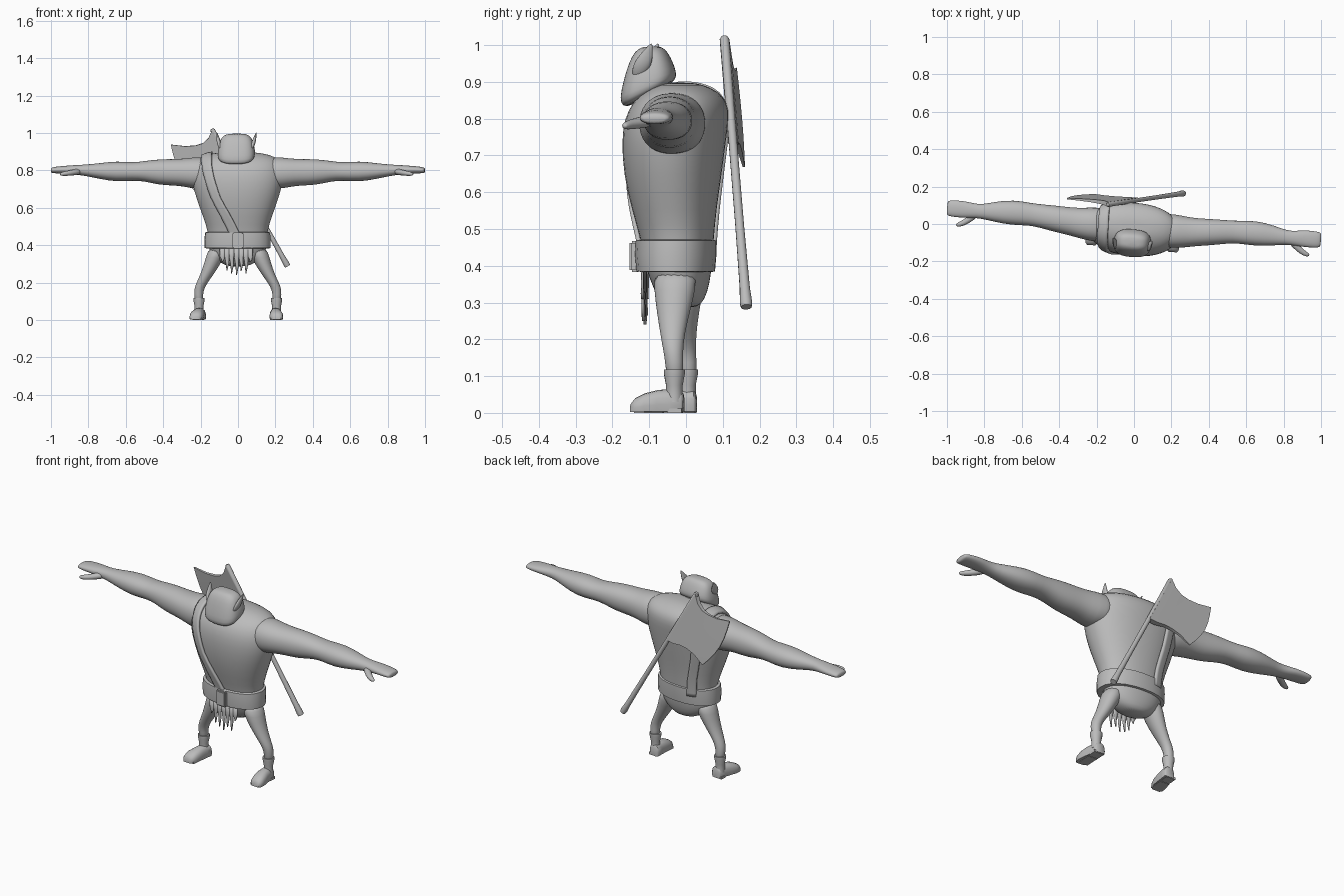
import bpy, bmesh, math
from mathutils import Vector, Matrix

if "Cube" in bpy.data.objects:
    bpy.data.objects.remove(bpy.data.objects["Cube"])

TURN = Matrix.Rotation(math.radians(-4.9), 4, 'Z')   # whole figure is turned slightly
grey = bpy.data.materials.new("plain grey")
grey.diffuse_color = (0.5, 0.5, 0.5, 1)
grey.use_nodes = True
grey.node_tree.nodes["Principled BSDF"].inputs["Base Color"].default_value = grey.diffuse_color
X, Y, Z = Vector((1, 0, 0)), Vector((0, 1, 0)), Vector((0, 0, 1))


def ring(c, u, v, n=24, p=2.0):
    """Superellipse of n points around c spanned by half-axes u and v."""
    pts = []
    for i in range(n):
        t = 2 * math.pi * i / n
        a, b = math.cos(t), math.sin(t)
        a = math.copysign(abs(a) ** (2 / p), a)
        b = math.copysign(abs(b) ** (2 / p), b)
        pts.append(Vector(c) + u * a + v * b)
    return pts


def make(name, bm, mirror=False, subsurf=0, turn=True, angle=None):
    bmesh.ops.recalc_face_normals(bm, faces=bm.faces)
    me = bpy.data.meshes.new(name)
    bm.to_mesh(me)
    bm.free()
    me.materials.append(grey)
    ob = bpy.data.objects.new(name, me)
    bpy.context.collection.objects.link(ob)
    if turn:
        ob.matrix_world = TURN
    for f in me.polygons:
        f.use_smooth = True
    if angle:
        bpy.ops.object.select_all(action='DESELECT')
        ob.select_set(True)
        bpy.context.view_layer.objects.active = ob
        bpy.ops.object.shade_smooth_by_angle(angle=math.radians(angle))
    if mirror:
        m = ob.modifiers.new("mirror", 'MIRROR')
        m.use_mirror_merge = False
    if subsurf:
        s = ob.modifiers.new("smooth", 'SUBSURF')
        s.levels = s.render_levels = subsurf
    return ob


def loft(name, rings, **kw):
    bm = bmesh.new()
    rows = [[bm.verts.new(p) for p in r] for r in rings]
    n = len(rows[0])
    for a, b in zip(rows, rows[1:]):
        for i in range(n):
            j = (i + 1) % n
            bm.faces.new((a[i], a[j], b[j], b[i]))
    bm.faces.new(rows[0])
    bm.faces.new(rows[-1])
    return make(name, bm, **kw)


def level(z, w, f, b, n=24, p=2.2):
    """Horizontal section: height, half width, front y, back y."""
    return ring((0, (f + b) / 2, z), X * w, Y * ((b - f) / 2), n, p)


# Torso and pelvis
torso = loft("torso", [level(*s) for s in (
    (.285, .04, -.04, .03), (.305, .10, -.075, .05), (.35, .145, -.092, .064),
    (.40, .16, -.112, .07), (.47, .158, -.122, .075), (.55, .185, -.147, .082),
    (.65, .222, -.17, .097), (.74, .248, -.175, .108), (.80, .248, -.167, .117),
    (.845, .235, -.145, .113), (.875, .20, -.11, .085), (.893, .13, -.07, .045),
    (.898, .06, -.04, .01))], subsurf=1)

# Arms with mitten-like hands: x, y, z, half depth, half height
arm = ((.12, -.02, .79, .09, .07), (.21, -.02, .785, .093, .09), (.28, -.02, .788, .083, .076),
       (.34, -.015, .79, .075, .071), (.42, -.008, .791, .071, .07), (.50, 0, .796, .063, .055),
       (.56, .005, .794, .06, .048), (.65, .006, .794, .069, .057), (.75, .002, .797, .054, .041),
       (.82, -.003, .801, .037, .03), (.87, -.002, .803, .04, .026), (.91, 0, .804, .045, .022),
       (.965, 0, .803, .045, .019), (.995, 0, .801, .041, .016), (1.004, 0, .80, .034, .011))
loft("arms", [ring((x, y, z), Y * a, Z * b, 20, 2.2) for x, y, z, a, b in arm],
     mirror=True, subsurf=1)
thumb = ((.84, -.015, .796, .02), (.875, -.045, .79, .019), (.905, -.07, .785, .016),
         (.935, -.085, .781, .013), (.948, -.088, .78, .006))
loft("thumbs", [ring((x, y, z), Vector((.5, .86, 0)) * r, Z * r * .9, 10) for x, y, z, r in thumb],
     mirror=True, subsurf=1)

# Head as slanted sections: front y/z, back y/z, half width
head = ((-.155, .832, -.05, .893, .07), (-.172, .833, -.034, .902, .095),
        (-.181, .852, -.027, .915, .102), (-.169, .905, -.029, .935, .098),
        (-.154, .955, -.044, .97, .088), (-.138, .983, -.058, .99, .07),
        (-.12, .996, -.075, .998, .04))
rings = []
for fy, fz, by, bz, w in head:
    f, b = Vector((0, fy, fz)), Vector((0, by, bz))
    rings.append(ring((f + b) / 2, X * w, (b - f) / 2, 24, 2.8))
loft("head", rings, subsurf=1)
loft("neck", [level(.84, .08, -.13, -.02), level(.92, .07, -.125, -.045)])

# Pointed ears
ear = ((.078, -.128, .905, .006, .01), (.09, -.116, .935, .012, .026), (.096, -.106, .96, .011, .025),
       (.101, -.095, .985, .006, .013), (.107, -.085, 1.005, .002, .003))
loft("ears", [ring((x, y, z), X * a, Y * b, 10) for x, y, z, a, b in ear], mirror=True, subsurf=1)

# Belt, buckle
loft("belt", [level(*s) for s in ((.383, .165, -.12, .07), (.385, .177, -.134, .078),
     (.43, .178, -.138, .082), (.468, .174, -.136, .082), (.472, .16, -.12, .07))], angle=40)
bm = bmesh.new()
bmesh.ops.create_cube(bm, size=1, matrix=Matrix.Translation((.012, -.138, .425))
                      @ Matrix.Diagonal((.058, .026, .085, 1)))
bmesh.ops.bevel(bm, geom=bm.edges[:], offset=.006, segments=2, affect='EDGES')
make("buckle", bm, angle=40)

# Ragged fringe below the belt
for x, tip in ((-.075, .31), (-.05, .265), (-.025, .25), (.002, .24), (.026, .262), (.052, .25), (.075, .31)):
    loft("fringe_strip", [ring((x + d, -.112 - d * .3, z), X * w, Y * .004, 8) for d, z, w in
         ((0, .39, .015), (0, .34, .014), (.003, (tip + .34) / 2, .009), (0, tip, .002))])

# Legs, boots
leg = ((.105, -.02, .39, .05, .06), (.122, -.02, .335, .05, .058), (.15, -.022, .27, .04, .045),
       (.182, -.021, .215, .032, .034), (.205, -.018, .175, .028, .028), (.211, -.014, .14, .024, .025),
       (.208, -.012, .09, .023, .024))
loft("legs", [ring((x, y, z), X * a, Y * b, 16) for x, y, z, a, b in leg], mirror=True, subsurf=1)
cuff = ((.118, .022), (.118, .03), (.105, .03), (.075, .024), (.05, .024), (.03, .025))
loft("boot_cuffs", [ring((.208, -.014, z), X * r, Y * r * .95, 16) for z, r in cuff],
     mirror=True, angle=40)
foot = ((.011, .2, .022, .05), (.005, .2, .028, .06), (-.025, .204, .03, .065), (-.06, .209, .034, .062),
        (-.095, .214, .037, .053), (-.12, .217, .033, .04), (-.132, .219, .022, .024))
rings = []
for y, x, w, h in foot:
    r = ring((x, y, h * .35), X * w, Z * h * .65, 16, 2.4)
    for p in r:
        p.z = max(p.z, .002)
    rings.append(r)
loft("boot_feet", rings, mirror=True, angle=50)
for nm, y0, y1 in (("boot_heels", -.03, .008), ("boot_soles", -.122, -.045)):
    bm = bmesh.new()
    bmesh.ops.create_cube(bm, size=1, matrix=Matrix.Translation((.208, (y0 + y1) / 2, .006))
                          @ Matrix.Diagonal((.05, y1 - y0, .012, 1)))
    make(nm, bm, mirror=True, angle=30)

# Shoulder strap wrapped over the torso
path = [Vector(p) for p in ((0, -.15, .44), (-.055, -.165, .55), (-.112, -.18, .65), (-.145, -.165, .76),
        (-.162, -.11, .86), (-.168, -.03, .91), (-.168, .06, .88), (-.16, .12, .78),
        (-.142, .11, .65), (-.112, .1, .52), (-.1, .09, .43))]
fine = [a.lerp(b, k / 5) for a, b in zip(path, path[1:]) for k in range(5)] + [path[-1]]
bm = bmesh.new()
rows = [[bm.verts.new(p + X * .03 * (k / 2 - 1)) for k in range(5)] for p in fine]
for a, b in zip(rows, rows[1:]):
    for k in range(4):
        bm.faces.new((a[k], a[k + 1], b[k + 1], b[k]))
strap = make("shoulder_strap", bm)
m = strap.modifiers.new("wrap", 'SHRINKWRAP')
m.target, m.offset, m.wrap_mode = torso, .006, 'ABOVE_SURFACE'
m = strap.modifiers.new("thick", 'SOLIDIFY')
m.thickness, m.offset = .012, 0

# Axe slung on the back: handle direction u, blade direction v, thickness w
top, bottom = Vector((-.14, .104, 1.022)), Vector((.265, .164, .288))
u = (bottom - top).normalized()
v = Vector((-.214, .035, -.115))
v = (v - u * v.dot(u)).normalized()
w = u.cross(v)
span = (bottom - top).length
loft("axe_handle", [ring(top + u * span * t, v * r, w * r, 12) for t, r in
     ((0, .009), (.01, .013), (.3, .0115), (.7, .012), (.93, .014), (.985, .017), (1, .015))], angle=40)
# blade columns: upper u, lower u, v, half thickness
cols = ((.005, .33, 0, .013), (.035, .315, .04, .012), (.045, .29, .08, .01), (.037, .276, .12, .008),
        (.015, .27, .17, .006), (-.03, .279, .235, .003))
bm = bmesh.new()
rows = []
for hi, lo, d, t in cols:
    loop = []
    for s in (1, -1):
        ks = range(7) if s == 1 else range(6, -1, -1)
        for k in ks:
            bulge = .028 * math.sin(math.pi * k / 6) * (d / .235) ** 2
            q = top + u * (hi + (lo - hi) * k / 6) + v * (d + bulge) + w * t * s
            loop.append(bm.verts.new(q))
    rows.append(loop)
for a, b in zip(rows, rows[1:]):
    for i in range(14):
        j = (i + 1) % 14
        bm.faces.new((a[i], a[j], b[j], b[i]))
for r in (rows[0], rows[-1]):
    for k in range(6):
        bm.faces.new((r[k], r[k + 1], r[12 - k], r[13 - k]))
make("axe_blade", bm, turn=False, angle=35)
bpy.data.objects["axe_handle"].matrix_world = Matrix.Identity(4)
